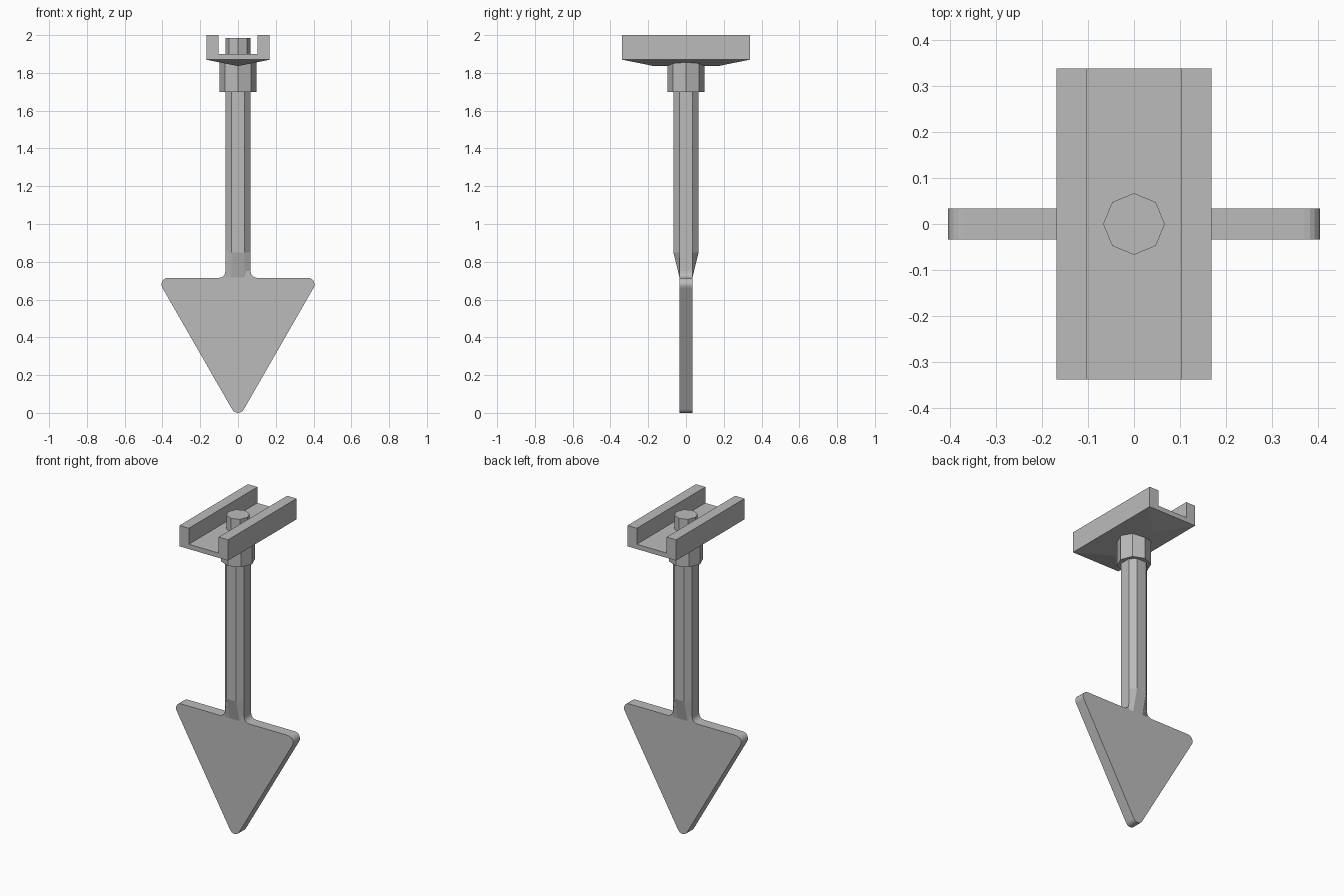
import bpy
import bmesh
from math import cos, sin, radians

cube = bpy.data.objects.get("Cube")
if cube:
    bpy.data.objects.remove(cube, do_unlink=True)

grey = bpy.data.materials.new("plain grey")
grey.use_nodes = True
colour = (0.5, 0.5, 0.5, 1)
grey.diffuse_color = colour
grey.node_tree.nodes["Principled BSDF"].inputs["Base Color"].default_value = colour


def loft(name, rings):
    """Skin a stack of equal-sized vertex rings and cap both ends."""
    bm = bmesh.new()
    loops = [[bm.verts.new(p) for p in ring] for ring in rings]
    n = len(loops[0])
    for a, b in zip(loops, loops[1:]):
        for i in range(n):
            j = (i + 1) % n
            bm.faces.new((a[i], a[j], b[j], b[i]))
    bm.faces.new(loops[0][::-1])
    bm.faces.new(loops[-1])
    return finish(name, bm)


def finish(name, bm):
    bmesh.ops.remove_doubles(bm, verts=bm.verts[:], dist=1e-5)
    bmesh.ops.recalc_face_normals(bm, faces=bm.faces[:])
    mesh = bpy.data.meshes.new(name)
    bm.to_mesh(mesh)
    bm.free()
    mesh.materials.append(grey)
    obj = bpy.data.objects.new(name, mesh)
    bpy.context.collection.objects.link(obj)
    return obj


def arc(cx, cz, r, start, end, steps=5):
    return [(cx + r * cos(radians(start + (end - start) * i / steps)),
             cz + r * sin(radians(start + (end - start) * i / steps)))
            for i in range(steps + 1)]


def octagon(name, r, z0, z1):
    return loft(name, [[(r * cos(radians(45 * i)), r * sin(radians(45 * i)), z)
                        for i in range(8)] for z in (z0, z1)])


# Flat triangular blade with rounded corners and fillets into the shaft
T = 0.034
R = 0.067
half = (arc(0, 0.035, 0.035, -90, -30, 4)
        + arc(0.37, 0.68, 0.035, -30, 90, 6)
        + arc(R + 0.035, 0.75, 0.035, 270, 180))
outline = half + [(-x, z) for x, z in reversed(half[1:])]
loft("blade", [[(x, y, z) for x, z in outline] for y in (-T, T)])


# Chamfered shaft, thinning front and back down to the blade
def shaft_ring(depth, z):
    quarter = [(R, T), (T, depth)]
    pts = (quarter + [(-x, y) for x, y in quarter[::-1]]
           + [(-x, -y) for x, y in quarter] + [(x, -y) for x, y in quarter[::-1]])
    return [(x, y, z) for x, y in pts]


loft("shaft", [shaft_ring(T, 0.716), shaft_ring(R, 0.85), shaft_ring(R, 1.72)])

# Collar and locating peg
octagon("collar", 0.098, 1.70, 1.86)
octagon("peg", R, 1.88, 1.985)

# Channel bracket with two side walls
W, L, wall = 0.168, 0.338, 0.103
profile = [(-W, 1.87), (W, 1.87), (W, 2.0), (wall, 2.0),
           (wall, 1.9), (-wall, 1.9), (-wall, 2.0), (-W, 2.0)]
bracket = loft("bracket", [[(x, y, z) for x, z in profile] for y in (-L, L)])

# Hipped underside: replace the flat bottom with slopes down to a ridge
bm = bmesh.new()
bm.from_mesh(bracket.data)
bottom = min(bm.faces, key=lambda f: f.calc_center_median().z)
corners = {(v.co.x > 0, v.co.y > 0): v for v in bottom.verts}
bm.faces.remove(bottom)
front, back = [bm.verts.new((0, y, 1.836)) for y in (-0.17, 0.17)]
for side in (False, True):
    bm.faces.new((corners[side, False], corners[side, True], back, front))
for end, tip in ((False, front), (True, back)):
    bm.faces.new((corners[False, end], corners[True, end], tip))
bmesh.ops.recalc_face_normals(bm, faces=bm.faces[:])
bm.to_mesh(bracket.data)
bm.free()
